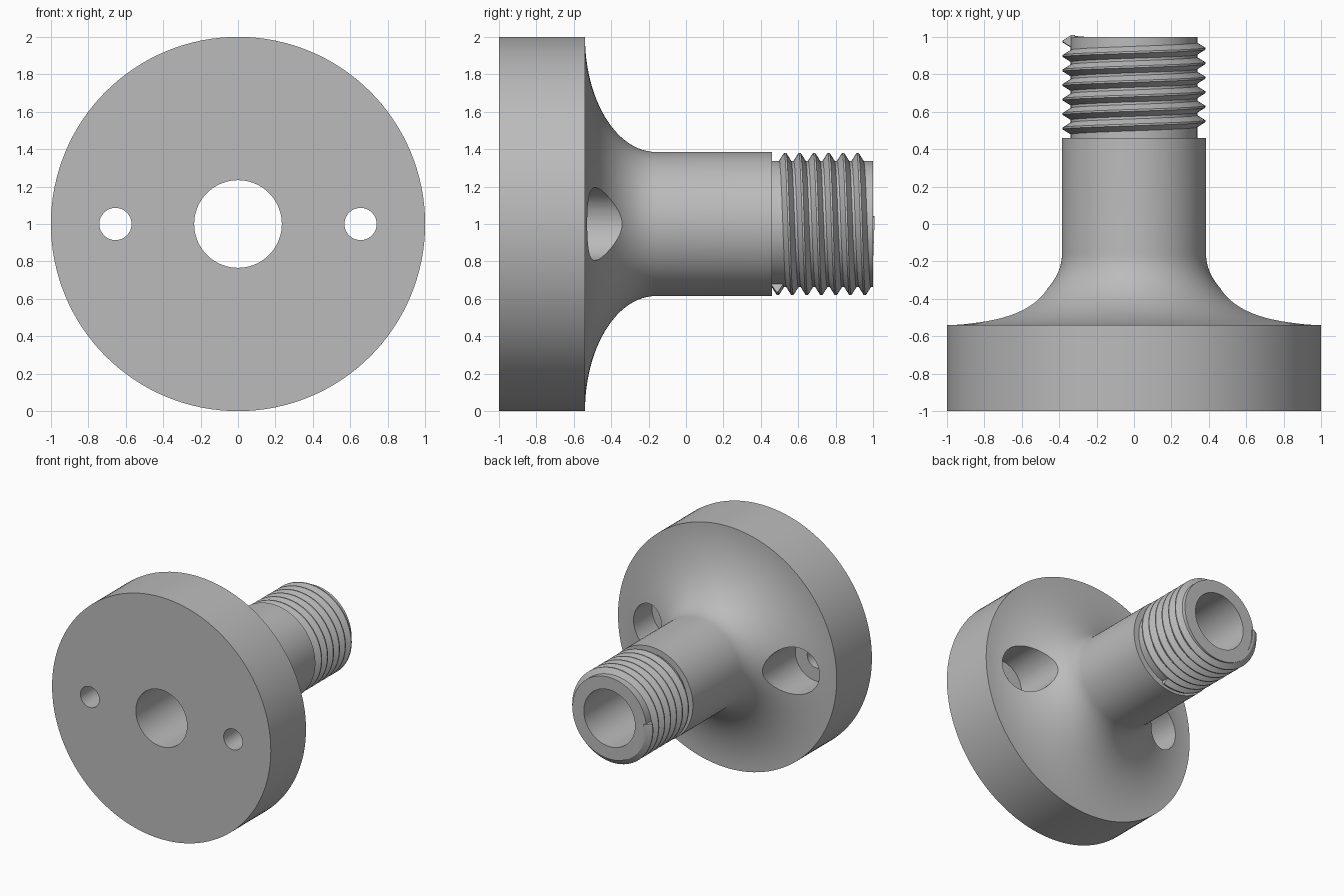
import bpy, bmesh
from math import sin, cos, pi, radians

cube = bpy.data.objects.get("Cube")
if cube:
    bpy.data.objects.remove(cube, do_unlink=True)

# Single grey metal
metal = bpy.data.materials.new("grey metal")
metal.use_nodes = True
GREY = (0.5, 0.5, 0.5, 1)
metal.diffuse_color = GREY
metal.node_tree.nodes["Principled BSDF"].inputs["Base Color"].default_value = GREY

AXIS_Z = 1.0
BORE_R, ROOT_R, CREST_R, SHAFT_R = 0.234, 0.338, 0.381, 0.385
RIM_Y, FILLET_Y, SHOULDER_Y = -0.54, -0.16, 0.46
PITCH = 0.0775


def make_object(name, bm):
    bmesh.ops.recalc_face_normals(bm, faces=bm.faces)
    mesh = bpy.data.meshes.new(name)
    bm.to_mesh(mesh)
    bm.free()
    mesh.materials.append(metal)
    obj = bpy.data.objects.new(name, mesh)
    bpy.context.collection.objects.link(obj)
    return obj


def skin(bm, rings, loop=False):
    """Join consecutive closed rings of vertices with quads."""
    n = len(rings[0])
    for i in range(len(rings) if loop else len(rings) - 1):
        a, b = rings[i], rings[(i + 1) % len(rings)]
        for j in range(n):
            k = (j + 1) % n
            bm.faces.new((a[j], a[k], b[k], b[j]))


def lathe(name, profile, x=0.0, sides=128):
    """Revolve a closed (radius, y) profile around an axis along y."""
    bm = bmesh.new()
    rings = []
    for i in range(sides):
        t = 2 * pi * i / sides
        rings.append([bm.verts.new((x + r * sin(t), y, AXIS_Z + r * cos(t)))
                      for r, y in profile])
    skin(bm, rings, loop=True)
    return make_object(name, bm)


def rod(name, x, radius, y0, y1):
    """Plain cylinder along y, used as a cutter."""
    bm = bmesh.new()
    ends = [[bm.verts.new((x + radius * sin(2 * pi * i / 64), y,
                           AXIS_Z + radius * cos(2 * pi * i / 64)))
             for i in range(64)] for y in (y0, y1)]
    skin(bm, ends)
    for end in ends:
        bm.faces.new(end)
    return make_object(name, bm)


# Flange, flared neck, shaft and thread core in one turned body with a bore
STEPS = 24
flare = [(1 - (1 - SHAFT_R) * sin(pi / 2 * i / STEPS),
          FILLET_Y + (RIM_Y - FILLET_Y) * cos(pi / 2 * i / STEPS))
         for i in range(STEPS + 1)]
profile = ([(BORE_R, -1), (1, -1)] + flare +
           [(SHAFT_R, SHOULDER_Y), (ROOT_R, SHOULDER_Y), (ROOT_R, 1), (BORE_R, 1)])
body = lathe("flanged_body", profile)

# Counterbored bolt holes on both sides
for x in (-0.655, 0.655):
    for radius, y0, y1 in ((0.195, -0.77, 0.2), (0.086, -1.2, -0.6)):
        cutter = rod("hole_cutter", x, radius, y0, y1)
        cutter.hide_render = True
        mod = body.modifiers.new("hole", 'BOOLEAN')
        mod.operation = 'DIFFERENCE'
        mod.solver = 'EXACT'
        mod.object = cutter
        bpy.context.view_layer.objects.active = body
        bpy.ops.object.modifier_apply(modifier=mod.name)
        bpy.data.objects.remove(cutter, do_unlink=True)

# Helical thread ridge swept around the core
section = [(ROOT_R - 0.02, -0.032), (ROOT_R, -0.032), (CREST_R, -0.005),
           (CREST_R, 0.005), (ROOT_R, 0.032), (ROOT_R - 0.02, 0.032)]
START, TURNS, PER_TURN = -0.55, 6.32, 72
bm = bmesh.new()
rings = []
count = int(TURNS * PER_TURN)
for i in range(count + 1):
    turn = START + i / PER_TURN
    t = 2 * pi * turn
    y = 0.53 + PITCH * turn
    rings.append([bm.verts.new((r * sin(t), y + dy, AXIS_Z + r * cos(t)))
                  for r, dy in section])
skin(bm, rings)
bm.faces.new(rings[0])
bm.faces.new(rings[-1])
thread = make_object("thread_ridge", bm)

# Smooth shading with crisp edges
for obj in (body, thread):
    bpy.ops.object.select_all(action='DESELECT')
    obj.select_set(True)
    bpy.context.view_layer.objects.active = obj
    bpy.ops.object.shade_smooth_by_angle(angle=radians(30))
